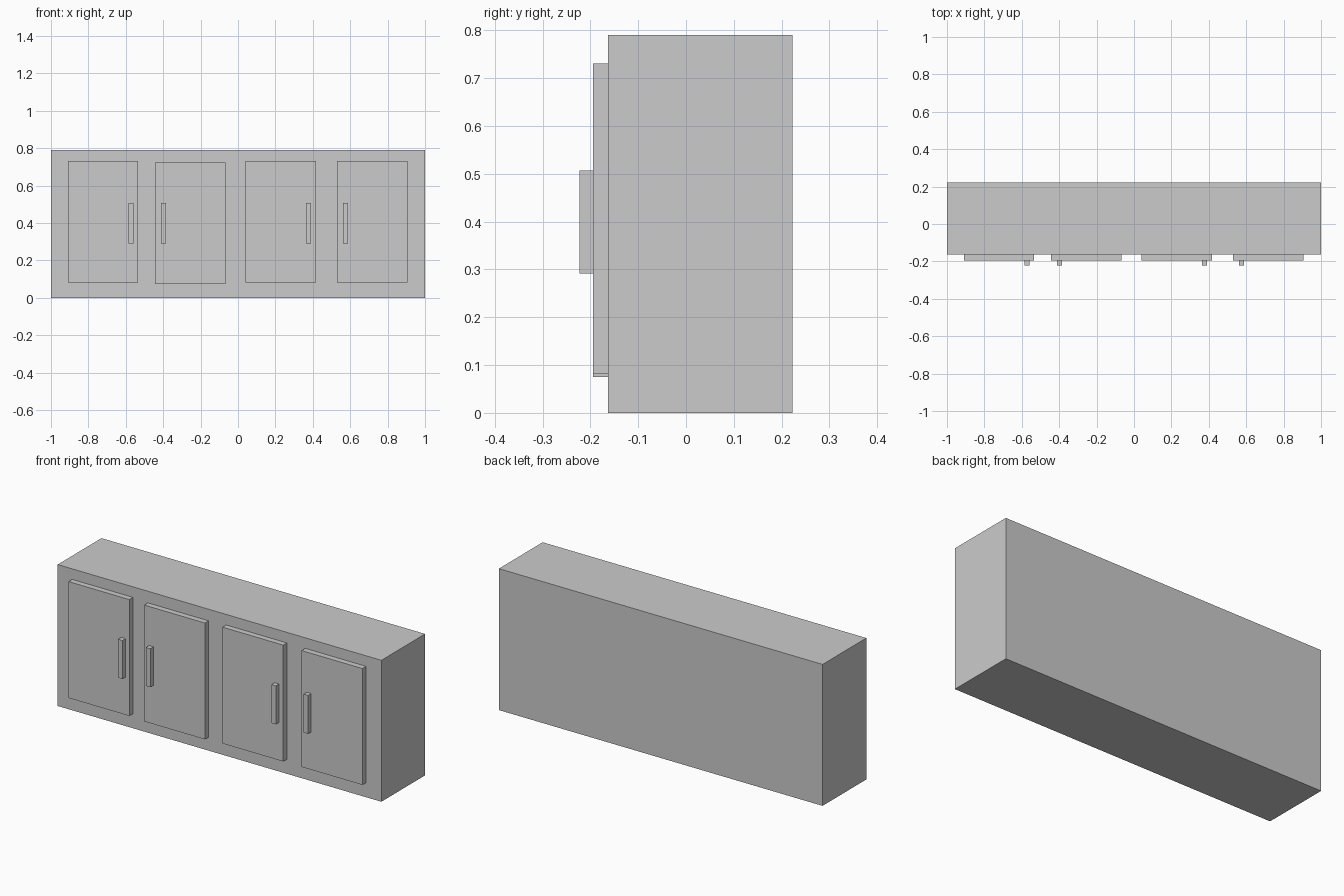
import bpy
import bmesh

cube = bpy.data.objects.get("Cube")
if cube:
    bpy.data.objects.remove(cube, do_unlink=True)

GREY = (0.6, 0.6, 0.6, 1.0)
grey = bpy.data.materials.new("cabinet grey")
grey.use_nodes = True
grey.diffuse_color = GREY
grey.node_tree.nodes["Principled BSDF"].inputs["Base Color"].default_value = GREY


def box(name, x, y, z):
    """Box spanning the (low, high) range on each axis."""
    bm = bmesh.new()
    bmesh.ops.create_cube(bm, size=1)
    spans = (x, y, z)
    for v in bm.verts:
        v.co = [s[1] if c > 0 else s[0] for c, s in zip(v.co, spans)]
    mesh = bpy.data.meshes.new(name)
    bm.to_mesh(mesh)
    bm.free()
    mesh.materials.append(grey)
    obj = bpy.data.objects.new(name, mesh)
    bpy.context.collection.objects.link(obj)
    return obj


# Cabinet body
BODY_FRONT, DOOR_FRONT, HANDLE_FRONT = -0.163, -0.195, -0.223
box("cabinet_body", (-1, 1), (BODY_FRONT, 0.223), (0, 0.79))

# Doors with handles: left edge, bottom edge, handle left edge
DOOR_WIDTH, DOOR_HEIGHT, HANDLE_WIDTH = 0.375, 0.65, 0.027
doors = {
    "outer_right": (-0.91, 0.081, -0.585),
    "inner_right": (-0.443, 0.075, -0.413),
    "inner_left": (0.041, 0.081, 0.363),
    "outer_left": (0.53, 0.081, 0.562),
}
for side, (x, z, hx) in doors.items():
    box(side + "_door", (x, x + DOOR_WIDTH), (DOOR_FRONT, BODY_FRONT), (z, z + DOOR_HEIGHT))
    box(side + "_handle", (hx, hx + HANDLE_WIDTH), (HANDLE_FRONT, DOOR_FRONT), (0.292, 0.507))
